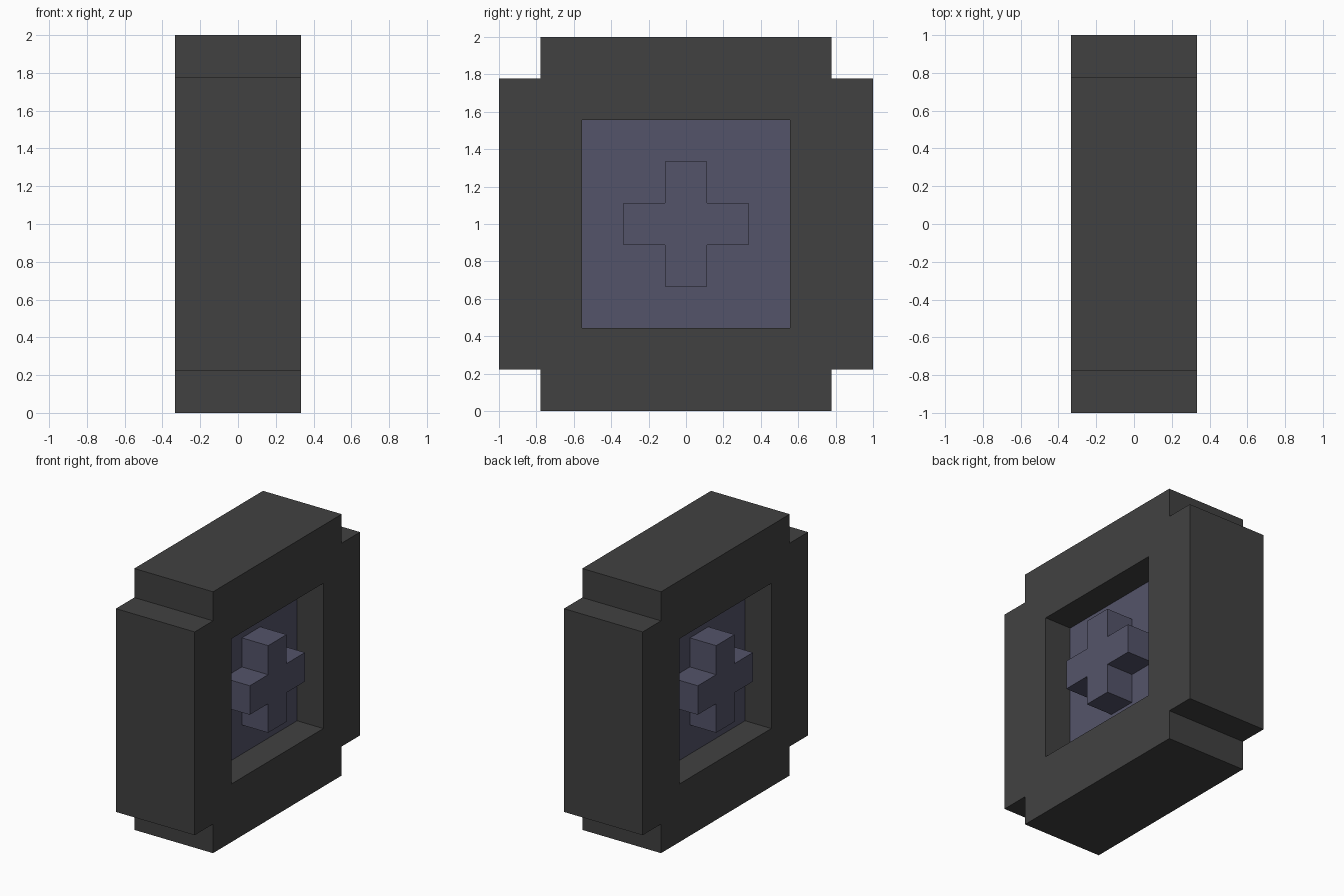
import bpy, bmesh

if "Cube" in bpy.data.objects:
    bpy.data.objects.remove(bpy.data.objects["Cube"])

U = 2 / 9  # one block of the model's grid


def material(name, rgb):
    m = bpy.data.materials.new(name)
    m.diffuse_color = (*rgb, 1)
    m.use_nodes = True
    m.node_tree.nodes["Principled BSDF"].inputs["Base Color"].default_value = m.diffuse_color
    return m


def square(h):
    return [(-h, -h), (h, -h), (h, h), (-h, h)]


def notched(a, b):
    """Square of half-size a whose corners are cut back to half-size b."""
    quarter = [(a, -b), (a, b), (b, b)]
    pts = []
    for _ in range(4):
        pts += quarter
        quarter = [(-z, y) for y, z in quarter]
    return pts


def prism(name, loops, half_width, mat):
    """Extrude y/z outlines (outer, then holes) along x, closed at both ends."""
    bm = bmesh.new()
    caps = ([], [])
    for loop in loops:
        rings = [[bm.verts.new((x * U, y * U, z * U + 1)) for y, z in loop]
                 for x in (-half_width, half_width)]
        n = len(loop)
        for i in range(n):
            j = (i + 1) % n
            bm.faces.new((rings[0][i], rings[0][j], rings[1][j], rings[1][i]))
            for ring, cap in zip(rings, caps):
                cap.append(bm.edges.get((ring[i], ring[j])))
    for cap in caps:
        bmesh.ops.triangle_fill(bm, edges=cap, use_beauty=True)
    bmesh.ops.recalc_face_normals(bm, faces=bm.faces)
    mesh = bpy.data.meshes.new(name)
    bm.to_mesh(mesh)
    bm.free()
    mesh.materials.append(mat)
    ob = bpy.data.objects.new(name, mesh)
    bpy.context.collection.objects.link(ob)
    return ob


rubber = material("dark rubber grey", (0.053, 0.053, 0.053))
metal = material("blue grey metal", (0.088, 0.088, 0.143))

# Blocky tyre with stepped corners and a square opening
prism("tyre", [notched(4.5, 3.5), square(2.5)], 1.5, rubber)
# Recessed rim plate closing the opening
prism("rim_plate", [square(2.5)], 0.5, metal)
# Cross-shaped hub, flush with the tyre on both sides
prism("hub_cross", [notched(1.5, 0.5)], 1.5, metal)
